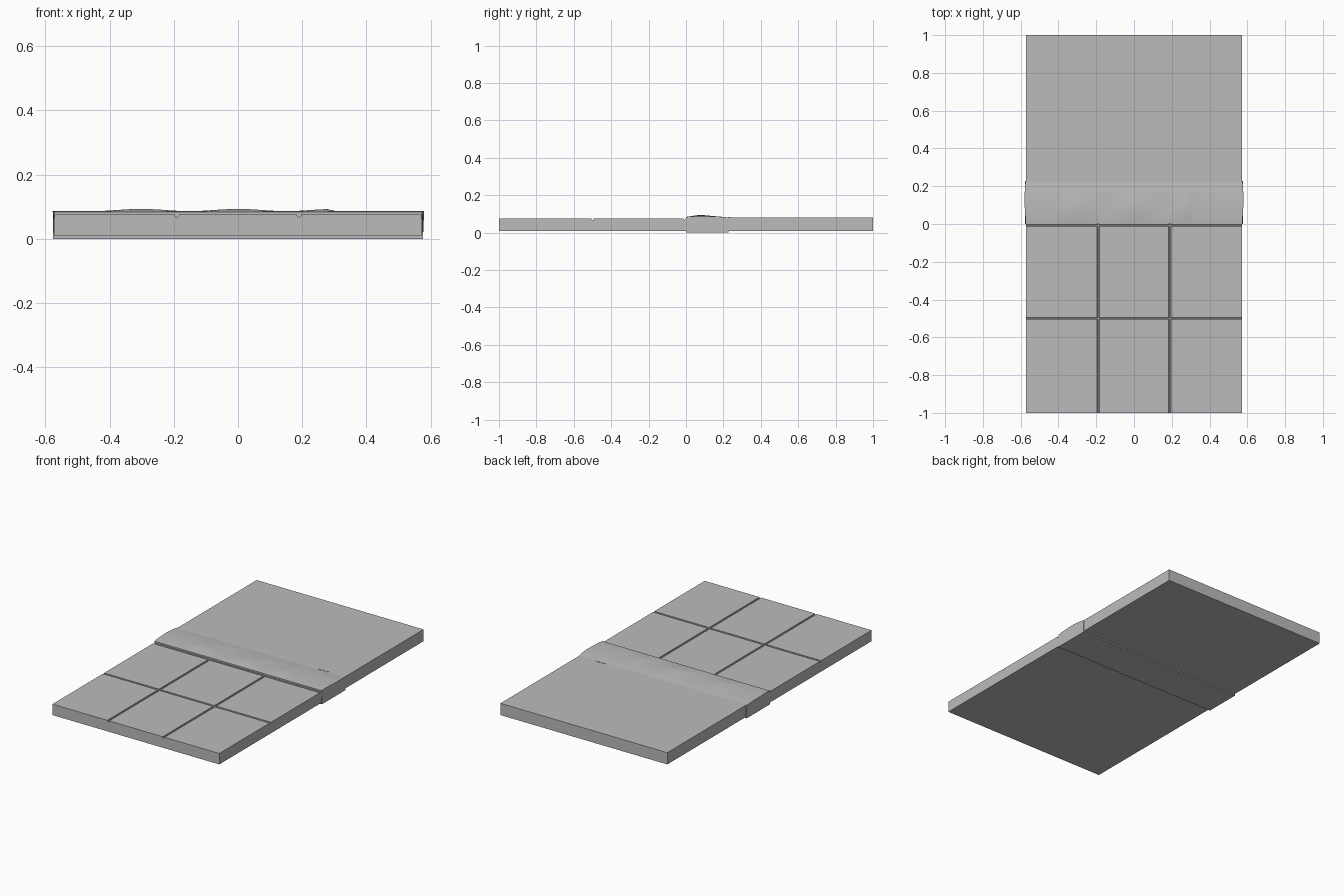
import bpy, bmesh
from math import pi, cos

cube = bpy.data.objects.get("Cube")
if cube:
    bpy.data.objects.remove(cube, do_unlink=True)

concrete = bpy.data.materials.new("concrete_grey")
concrete.use_nodes = True
grey = (0.5, 0.5, 0.5, 1)
concrete.diffuse_color = grey
bsdf = concrete.node_tree.nodes["Principled BSDF"]
bsdf.inputs["Base Color"].default_value = grey
bsdf.inputs["Roughness"].default_value = 0.8


def finish(name, bm):
    bmesh.ops.recalc_face_normals(bm, faces=bm.faces)
    mesh = bpy.data.meshes.new(name)
    bm.to_mesh(mesh)
    bm.free()
    mesh.materials.append(concrete)
    obj = bpy.data.objects.new(name, mesh)
    bpy.context.collection.objects.link(obj)
    return obj


def block(name, lo, hi):
    bm = bmesh.new()
    bmesh.ops.create_cube(bm, size=1)
    for v in bm.verts:
        v.co = [(a + b) / 2 + c * (b - a) for a, b, c in zip(lo, hi, v.co)]
    return finish(name, bm)


HALF = 0.572
BASE = 0.008

# Slabs either side of the kerb
pavement = block("jointed_slab", (-HALF, -1, BASE), (HALF, 0, 0.076))
block("plain_slab", (-HALF, 0.2, BASE), (HALF, 1, 0.081))


# Rounded joints cut into the front slab
def joint(name, location, rotation):
    bpy.ops.mesh.primitive_cylinder_add(vertices=10, radius=0.0065, depth=3,
                                        location=location, rotation=rotation)
    cutter = bpy.context.object
    cutter.name = name
    cutter.hide_render = True
    cutter.data.materials.append(concrete)
    mod = pavement.modifiers.new(name, "BOOLEAN")
    mod.operation = "DIFFERENCE"
    mod.solver = "EXACT"
    mod.object = cutter
    return cutter


cutters = [joint("long_joint", (x, -0.5, 0.074), (pi / 2, 0, 0)) for x in (-0.19, 0.19)]
cutters += [joint("cross_joint", (0, y, 0.0742), (0, pi / 2, 0)) for y in (-0.5, -0.008)]
bpy.context.view_layer.update()
cut_mesh = bpy.data.meshes.new_from_object(
    pavement.evaluated_get(bpy.context.evaluated_depsgraph_get()))
pavement.modifiers.clear()
pavement.data = cut_mesh
for cutter in cutters:
    bpy.data.objects.remove(cutter, do_unlink=True)


# Worn kerb: uneven crown, made of cross-sections along x
def wear(x):
    if -0.45 < x < 0.3:
        return (1 + cos(2 * pi * x / 0.3)) / 2
    return 0.15


STEPS = 46
profile = [(0, 0.084, 0), (0.02, 0.086, 0.001), (0.06, 0.086, 0.007),
           (0.1, 0.086, 0.007), (0.15, 0.086, 0.002), (0.2, 0.084, 0),
           (0.228, 0.08, 0)]
bm = bmesh.new()
rings = []
for i in range(STEPS + 1):
    t = i / STEPS * 2 - 1
    ring = []
    for y, z, rise in profile:
        bulge = 0.008 * (1 - abs(y - 0.13) / 0.13)
        ring.append(bm.verts.new((t * (0.573 + bulge), y,
                                  z + rise * wear(t * 0.575))))
    for y in (0.228, 0):
        ring.append(bm.verts.new((t * 0.576, y, 0)))
    rings.append(ring)
for a, b in zip(rings, rings[1:]):
    for j in range(len(a)):
        k = (j + 1) % len(a)
        bm.faces.new((a[j], a[k], b[k], b[j]))
for ring in (rings[0], rings[-1]):
    bm.faces.new(ring)
kerb = finish("worn_kerb", bm)

# Thin raised edge where the kerb meets the plain slab
block("kerb_edge_sliver", (0.39, 0.228, 0.079), (0.46, 0.235, 0.0825))

bpy.ops.object.select_all(action="DESELECT")
kerb.select_set(True)
bpy.context.view_layer.objects.active = kerb
bpy.ops.object.shade_smooth_by_angle(angle=0.5)
